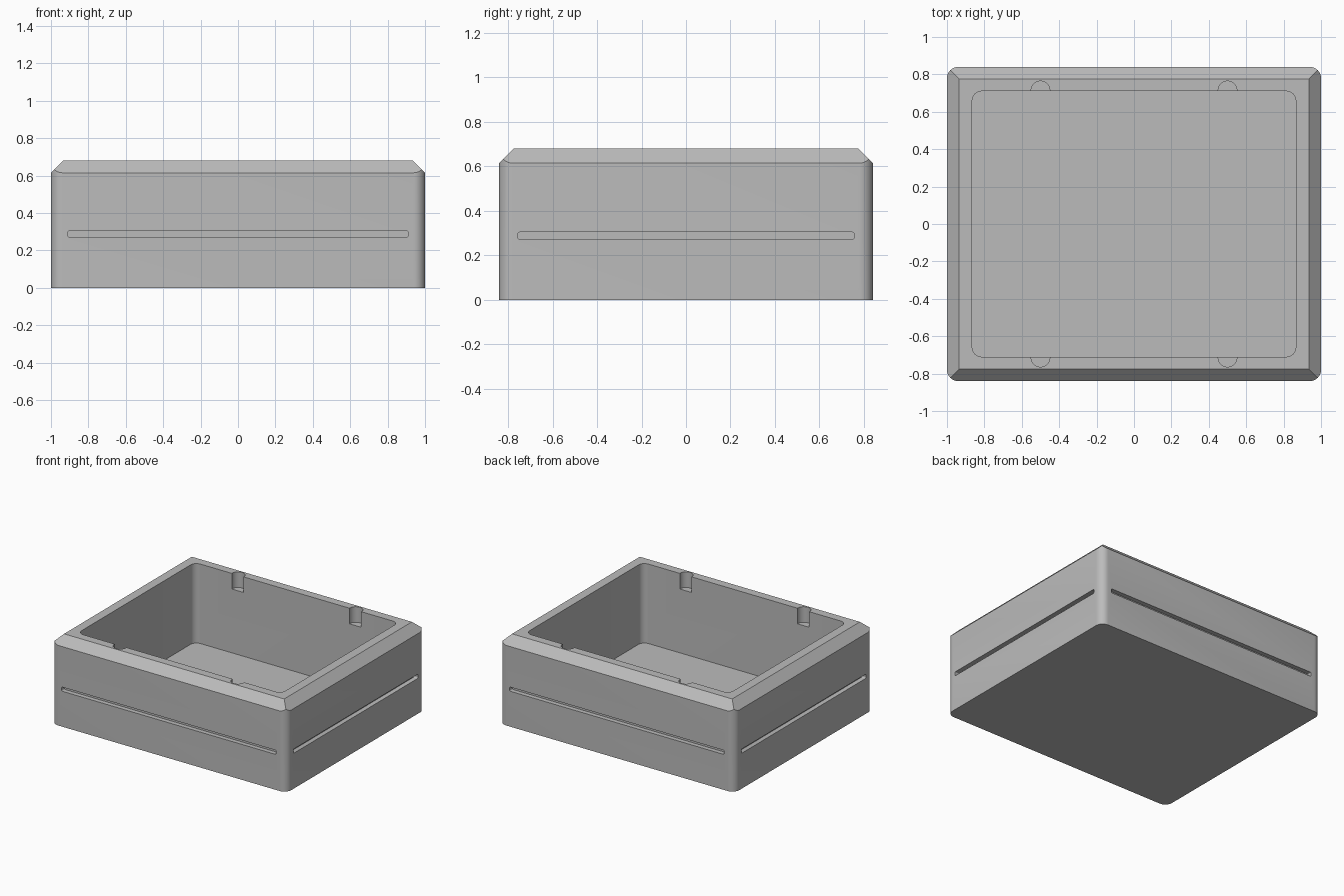
import bpy, bmesh, math
from mathutils import Matrix, Vector

if "Cube" in bpy.data.objects:
    bpy.data.objects.remove(bpy.data.objects["Cube"], do_unlink=True)

HX, HY, TOP = 1.0, 0.84, 0.68
CHAMFER = 0.065

grey = bpy.data.materials.new("plain grey")
grey.use_nodes = True
colour = (0.5, 0.5, 0.5, 1)
grey.diffuse_color = colour
grey.node_tree.nodes["Principled BSDF"].inputs["Base Color"].default_value = colour


def rounded_prism(name, hx, hy, r, z0, z1, matrix=Matrix(), steps=8):
    """Upright prism with a rounded rectangular outline."""
    bm = bmesh.new()
    ring = []
    for quarter, (sx, sy) in enumerate([(1, 1), (-1, 1), (-1, -1), (1, -1)]):
        for i in range(steps + 1):
            a = (quarter + i / steps) * math.pi / 2
            ring.append(bm.verts.new((sx * (hx - r) + r * math.cos(a),
                                      sy * (hy - r) + r * math.sin(a), z0)))
    bmesh.ops.remove_doubles(bm, verts=bm.verts, dist=1e-5)
    base = bm.faces.new(list(bm.verts))
    side = bmesh.ops.extrude_face_region(bm, geom=[base])["geom"]
    bmesh.ops.translate(bm, vec=(0, 0, z1 - z0),
                        verts=[g for g in side if isinstance(g, bmesh.types.BMVert)])
    bmesh.ops.recalc_face_normals(bm, faces=bm.faces)
    bm.transform(matrix)
    return finish(name, bm)


def finish(name, bm):
    mesh = bpy.data.meshes.new(name)
    bm.to_mesh(mesh)
    bm.free()
    mesh.materials.append(grey)
    obj = bpy.data.objects.new(name, mesh)
    bpy.context.collection.objects.link(obj)
    return obj


# Outer body, its top rim bevelled by four slanted planes
body = rounded_prism("box_body", HX, HY, 0.06, 0, TOP)
bm = bmesh.new()
bm.from_mesh(body.data)
for n in [Vector((1, 0, 1)), Vector((-1, 0, 1)), Vector((0, 1, 1)), Vector((0, -1, 1))]:
    point = Vector((n.x * HX, n.y * HY, TOP - CHAMFER))
    cut = bmesh.ops.bisect_plane(bm, geom=bm.verts[:] + bm.edges[:] + bm.faces[:],
                                 dist=1e-6, plane_co=point, plane_no=n, clear_outer=True)
    bmesh.ops.holes_fill(bm, edges=[e for e in bm.edges if e.is_boundary])
bmesh.ops.recalc_face_normals(bm, faces=bm.faces)
bm.to_mesh(body.data)
bm.free()

# Main cavity
cutters = [rounded_prism("cavity_cutter", 0.865, 0.71, 0.05, 0.07, 0.9)]

# Half-round finger notches in the front and back walls
for sx in (-1, 1):
    for sy in (-1, 1):
        place = Matrix.Translation((sx * 0.5, sy * 0.714, 0))
        cutters.append(rounded_prism("notch_cutter", 0.05, 0.05, 0.05,
                                     TOP - 0.12, 0.9, place))

# Long thin grooves on all four sides
for k in range(4):
    reach, length = (HY, 0.91) if k % 2 == 0 else (HX, 0.755)
    turn = Matrix.Rotation(k * math.pi / 2, 4, "Z")
    place = turn @ Matrix.Translation((0, 0, 0.288)) @ Matrix.Rotation(math.pi / 2, 4, "X")
    cutters.append(rounded_prism("groove_cutter", length, 0.016, 0.007,
                                 reach - 0.035, reach + 0.1, place, 4))

bpy.context.view_layer.objects.active = body
for cutter in cutters:
    cutter.hide_render = True
    mod = body.modifiers.new("cut", "BOOLEAN")
    mod.operation, mod.solver, mod.object = "DIFFERENCE", "EXACT", cutter
    bpy.ops.object.modifier_apply(modifier=mod.name)
    bpy.data.objects.remove(cutter, do_unlink=True)

bpy.ops.object.select_all(action="DESELECT")
body.select_set(True)
bpy.ops.object.shade_smooth_by_angle(angle=math.radians(30))
